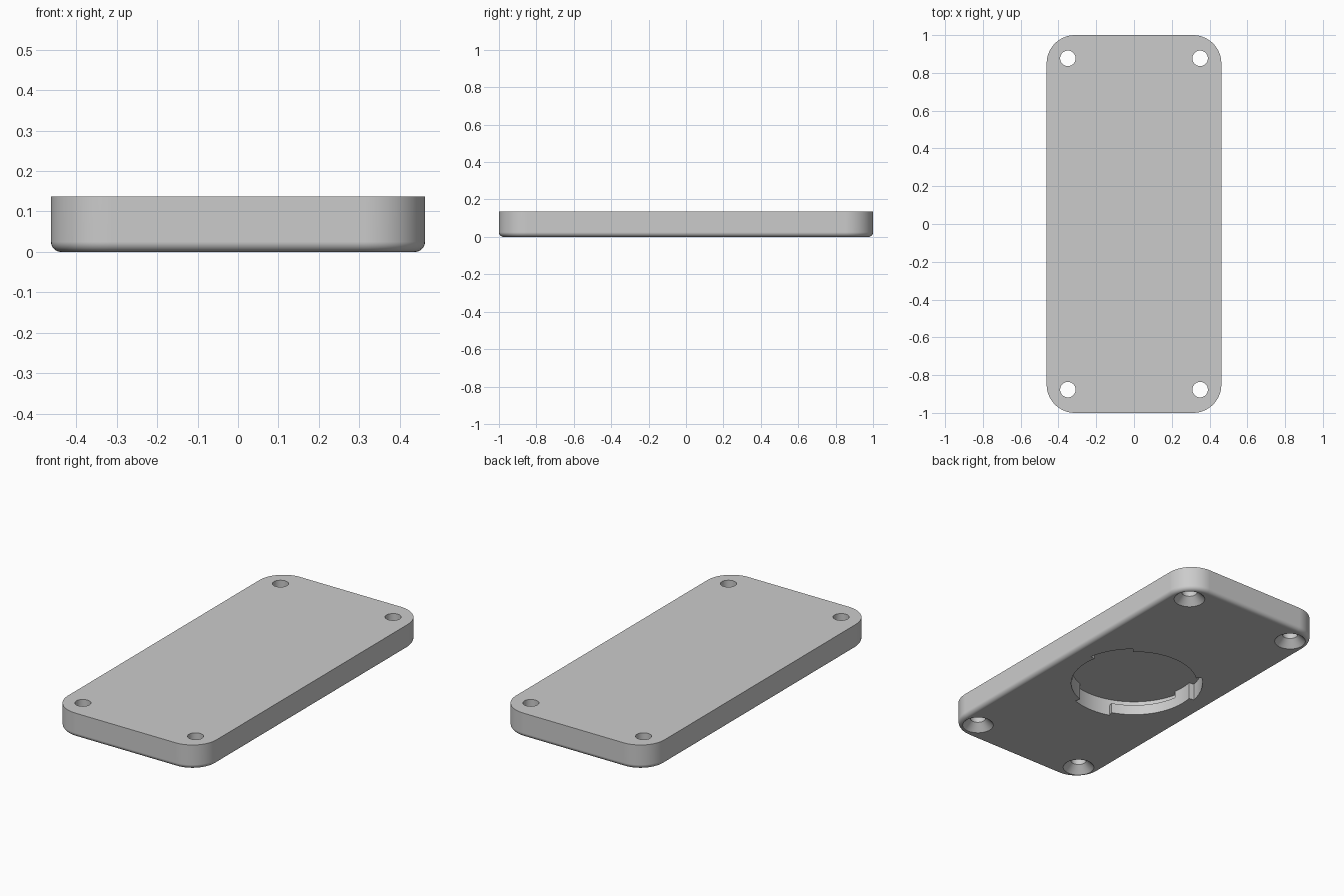
import bpy, bmesh
from math import sin, cos, pi, radians

if "Cube" in bpy.data.objects:
    bpy.data.objects.remove(bpy.data.objects["Cube"])

HALF_X, HALF_Y, HEIGHT = 0.4625, 1.0, 0.137
CORNER, FILLET = 0.15, 0.025
HOLE_X, HOLE_Y, HOLE_R, SINK_R = 0.35, 0.877, 0.041, 0.082
LIP_R, NOTCH_R, LIP_Z, POCKET_Z = 0.335, 0.365, 0.058, 0.096

grey = bpy.data.materials.new("light_grey")
grey.use_nodes = True
grey.diffuse_color = (0.6, 0.6, 0.6, 1)
grey.node_tree.nodes["Principled BSDF"].inputs["Base Color"].default_value = (0.6, 0.6, 0.6, 1)


def loft(name, rings):
    """Closed solid through rings of equal point count, capped at both ends."""
    bm = bmesh.new()
    loops = [[bm.verts.new(p) for p in ring] for ring in rings]
    n = len(loops[0])
    for a, b in zip(loops, loops[1:]):
        for i in range(n):
            j = (i + 1) % n
            bm.faces.new((a[i], a[j], b[j], b[i]))
    bm.faces.new(loops[0][::-1])
    bm.faces.new(loops[-1])
    bmesh.ops.remove_doubles(bm, verts=bm.verts, dist=1e-5)
    bmesh.ops.recalc_face_normals(bm, faces=bm.faces)
    mesh = bpy.data.meshes.new(name)
    bm.to_mesh(mesh)
    bm.free()
    mesh.materials.append(grey)
    obj = bpy.data.objects.new(name, mesh)
    bpy.context.collection.objects.link(obj)
    return obj


def rounded_rect(inset, z, steps=14):
    r = CORNER - inset
    pts = []
    for k, (sx, sy) in enumerate([(1, 1), (-1, 1), (-1, -1), (1, -1)]):
        for i in range(steps + 1):
            a = (k + i / steps) * pi / 2
            pts.append((sx * (HALF_X - CORNER) + r * cos(a),
                        sy * (HALF_Y - CORNER) + r * sin(a), z))
    return pts


def circle(x, y, r, z, n=48):
    return [(x + r * cos(2 * pi * i / n), y + r * sin(2 * pi * i / n), z) for i in range(n)]


# Plate with a rounded lower edge
rings = []
for i in range(9):
    a = i / 8 * pi / 2
    rings.append(rounded_rect(FILLET * (1 - sin(a)), FILLET * (1 - cos(a))))
rings.append(rounded_rect(0, HEIGHT))
plate = loft("base_plate", rings)

# Countersunk screw hole cutters
cutters = []
for sx in (-1, 1):
    for sy in (-1, 1):
        x, y = sx * HOLE_X, sy * HOLE_Y
        profile = [(SINK_R + 0.02, -0.02), (HOLE_R, SINK_R - HOLE_R), (HOLE_R, HEIGHT + 0.05)]
        cutters.append(loft("screw_hole_cutter", [circle(x, y, r, z) for r, z in profile]))

# Twist-lock pocket cutter: solid wall, undercut groove and entry notch, three times round
sectors = [(-101, -81, LIP_R, LIP_R), (-81, -19, LIP_R, NOTCH_R), (-19, 19, NOTCH_R, NOTCH_R)]
outline = []
for centre in (30, 150, 270):
    for start, end, low, high in sectors:
        steps = max(4, round((end - start) / 4))
        for i in range(steps + 1):
            outline.append((radians(centre + start + (end - start) * i / steps), low, high))


def pocket_ring(which, z):
    return [(p[which] * cos(p[0]), p[which] * sin(p[0]), z) for p in outline]


cutters.append(loft("pocket_cutter", [pocket_ring(1, -0.05), pocket_ring(1, LIP_Z),
                                      pocket_ring(2, LIP_Z), pocket_ring(2, POCKET_Z)]))

# Cut the plate, then discard the cutters
bpy.ops.object.select_all(action="DESELECT")
bpy.context.view_layer.objects.active = plate
plate.select_set(True)
for cutter in cutters:
    cutter.hide_render = True
    mod = plate.modifiers.new("cut", "BOOLEAN")
    mod.operation, mod.solver, mod.object = "DIFFERENCE", "EXACT", cutter
    bpy.ops.object.modifier_apply(modifier=mod.name)
    bpy.data.objects.remove(cutter)

# Smooth curved walls, crisp edges
bpy.ops.object.shade_smooth_by_angle(angle=radians(30))
weighted = plate.modifiers.new("weighted_normals", "WEIGHTED_NORMAL")
weighted.keep_sharp = True
